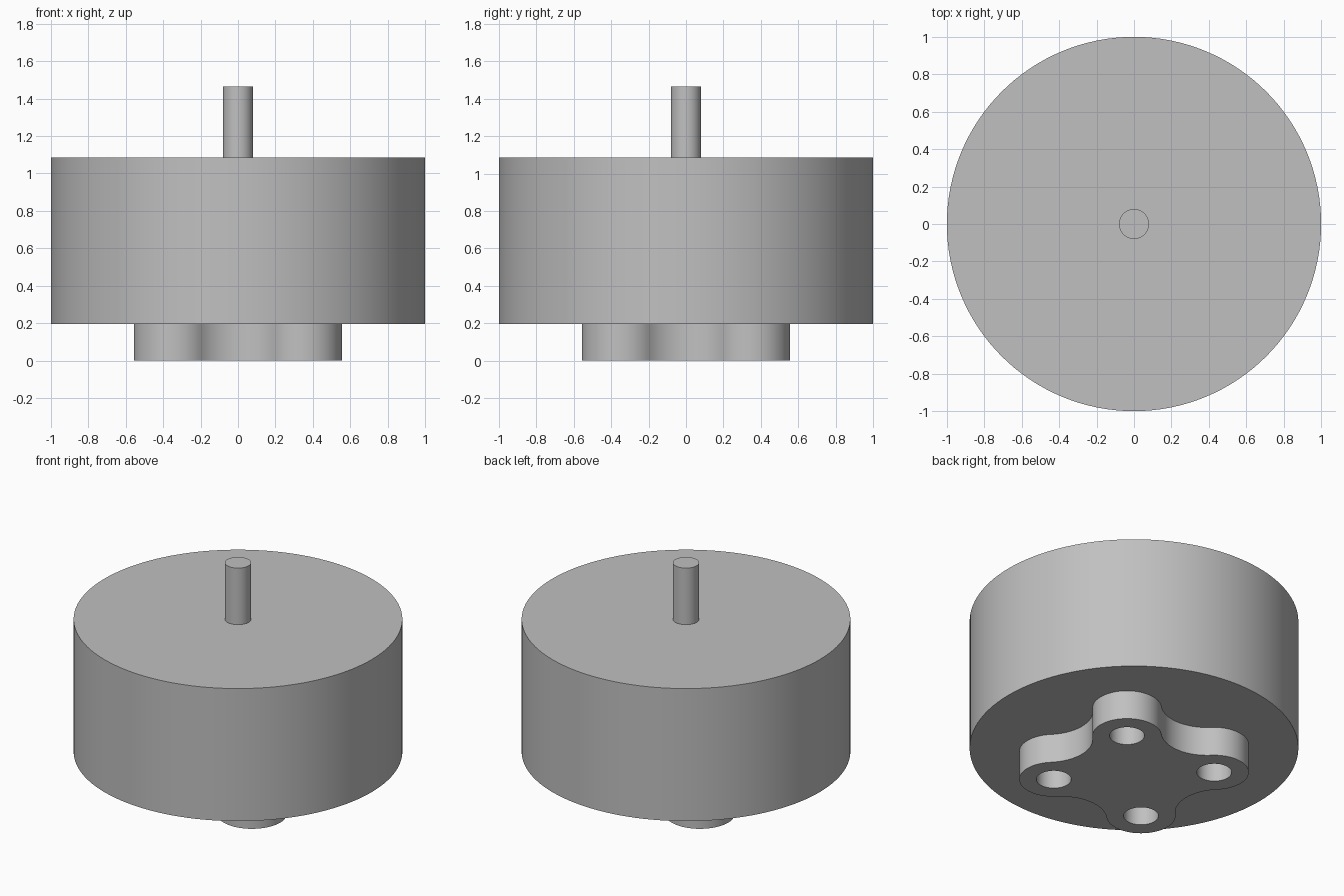
import bpy, bmesh
from math import pi, cos, sin, radians, sqrt
from mathutils import Vector

if "Cube" in bpy.data.objects:
    bpy.data.objects.remove(bpy.data.objects["Cube"], do_unlink=True)

# Single metal colour
GREY = (0.53, 0.53, 0.53, 1)
metal = bpy.data.materials.new("metal_grey")
metal.use_nodes = True
metal.diffuse_color = GREY
metal.node_tree.nodes["Principled BSDF"].inputs["Base Color"].default_value = GREY

MOUNT_TOP, BODY_TOP, SHAFT_TOP = 0.195, 1.085, 1.465
LOBE_DIST, LOBE_R, HOLE_R = 0.49, 0.21, 0.106


def finish(name, bm):
    bmesh.ops.recalc_face_normals(bm, faces=bm.faces)
    mesh = bpy.data.meshes.new(name)
    bm.to_mesh(mesh)
    bm.free()
    mesh.materials.append(metal)
    obj = bpy.data.objects.new(name, mesh)
    bpy.context.collection.objects.link(obj)
    bpy.ops.object.select_all(action="DESELECT")
    obj.select_set(True)
    bpy.context.view_layer.objects.active = obj
    bpy.ops.object.shade_smooth_by_angle(angle=radians(30))
    return obj


def cylinder(name, radius, bottom, top, sides):
    bm = bmesh.new()
    bmesh.ops.create_cone(bm, cap_ends=True, segments=sides,
                          radius1=radius, radius2=radius, depth=top - bottom)
    bmesh.ops.translate(bm, verts=bm.verts, vec=(0, 0, (bottom + top) / 2))
    return finish(name, bm)


def polar(radius, angle):
    return Vector((radius * cos(angle), radius * sin(angle), 0))


def arc(centre, radius, start, sweep, steps):
    return [centre + polar(radius, start + sweep * i / steps) for i in range(steps)]


def add_loop(bm, points):
    verts = [bm.verts.new(p) for p in points]
    return [bm.edges.new((v, verts[i - 1])) for i, v in enumerate(verts)]


# Main body and output shaft
cylinder("motor_body", 1.0, MOUNT_TOP, BODY_TOP, 128)
cylinder("output_shaft", 0.08, BODY_TOP, SHAFT_TOP, 48)

# Four-lobed mounting plate: rounded lobes joined by hollow quarter arcs
bm = bmesh.new()
outline, edges = [], []
for k in range(4):
    a = pi / 4 + k * pi / 2
    lobe = polar(LOBE_DIST, a)
    hollow = polar(LOBE_DIST * sqrt(2), a + pi / 4)
    outline += arc(lobe, LOBE_R, a - pi / 2, pi, 32)
    outline += arc(hollow, LOBE_DIST - LOBE_R, a - pi / 2 + 2 * pi, -pi / 2, 20)
    edges += add_loop(bm, arc(lobe, HOLE_R, 0, 2 * pi, 40))
edges += add_loop(bm, outline)
bmesh.ops.triangle_fill(bm, use_beauty=True, edges=edges, normal=(0, 0, 1))
grown = bmesh.ops.extrude_face_region(bm, geom=bm.faces[:])["geom"]
bmesh.ops.translate(bm, vec=(0, 0, MOUNT_TOP),
                    verts=[g for g in grown if isinstance(g, bmesh.types.BMVert)])
finish("mounting_plate", bm)
